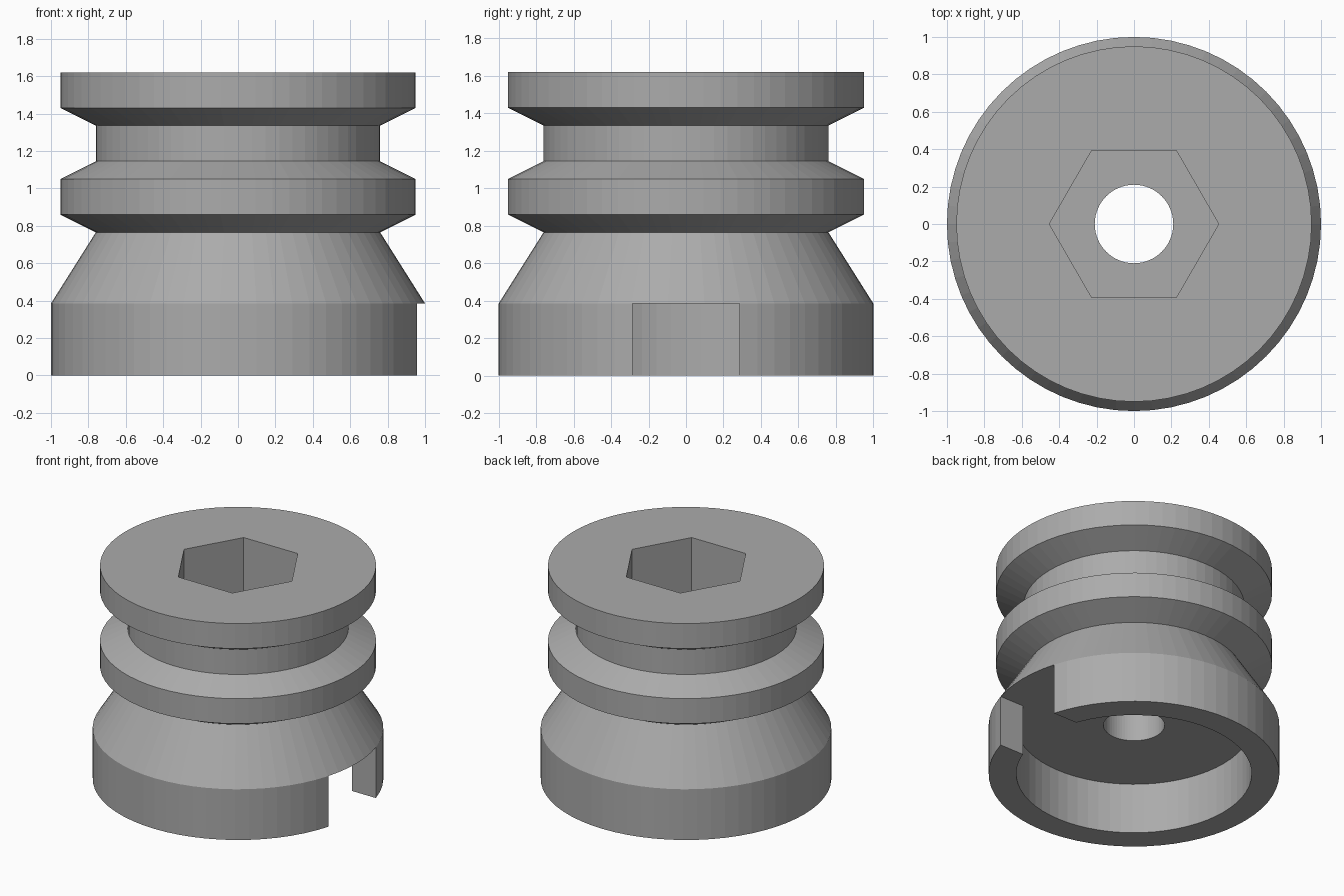
import bpy, bmesh, math
from mathutils import Matrix

cube = bpy.data.objects.get("Cube")
if cube:
    bpy.data.objects.remove(cube, do_unlink=True)

SEGMENTS = 64
SKIRT_TOP, SOCKET_FLOOR, TOP = 0.385, 0.765, 1.62

grey = bpy.data.materials.new("plain_grey")
grey.use_nodes = True
grey.diffuse_color = (0.41, 0.41, 0.41, 1)
grey.node_tree.nodes["Principled BSDF"].inputs["Base Color"].default_value = grey.diffuse_color


def make_object(name, bm):
    bmesh.ops.recalc_face_normals(bm, faces=bm.faces)
    mesh = bpy.data.meshes.new(name)
    bm.to_mesh(mesh)
    bm.free()
    mesh.materials.append(grey)
    obj = bpy.data.objects.new(name, mesh)
    bpy.context.collection.objects.link(obj)
    return obj


def cut(target, cutter):
    cutter.hide_render = True
    cutter.hide_set(True)
    mod = target.modifiers.new(cutter.name, 'BOOLEAN')
    mod.operation = 'DIFFERENCE'
    mod.solver = 'EXACT'
    mod.object = cutter


# Grooved body: closed (radius, height) profile with bore and hollow skirt
profile = [(0.21, TOP), (0.95, TOP), (0.95, 1.43), (0.76, 1.335), (0.76, 1.145),
           (0.95, 1.05), (0.95, 0.86), (0.76, SOCKET_FLOOR), (1, SKIRT_TOP), (1, 0),
           (0.81, 0), (0.81, SKIRT_TOP), (0.21, SKIRT_TOP)]
bm = bmesh.new()
rings = []
for i in range(SEGMENTS):
    a = math.tau * i / SEGMENTS
    rings.append([bm.verts.new((r * math.cos(a), r * math.sin(a), z)) for r, z in profile])
for i, ring in enumerate(rings):
    nxt = rings[(i + 1) % SEGMENTS]
    for j in range(len(profile)):
        k = (j + 1) % len(profile)
        bm.faces.new((ring[j], ring[k], nxt[k], nxt[j]))
body = make_object("grooved_body", bm)

# Hexagonal socket, corners on the x axis
bm = bmesh.new()
depth = TOP + 0.1 - SOCKET_FLOOR
bmesh.ops.create_cone(bm, cap_ends=True, segments=6, radius1=0.453, radius2=0.453, depth=depth,
                      matrix=Matrix.Translation((0, 0, SOCKET_FLOOR + depth / 2))
                      @ Matrix.Rotation(math.pi / 6, 4, 'Z'))
corner = max(v.co.x for v in bm.verts)
if corner < 0.45:
    bmesh.ops.rotate(bm, verts=bm.verts, matrix=Matrix.Rotation(math.pi / 6, 3, 'Z'))
cut(body, make_object("socket_cutter", bm))

# Notch through the skirt wall on the left side
bm = bmesh.new()
bmesh.ops.create_cube(bm, size=1, matrix=Matrix.Translation((0.85, 0, SKIRT_TOP / 2 - 0.1))
                      @ Matrix.Diagonal((0.7, 0.57, SKIRT_TOP + 0.2, 1)))
cut(body, make_object("notch_cutter", bm))
